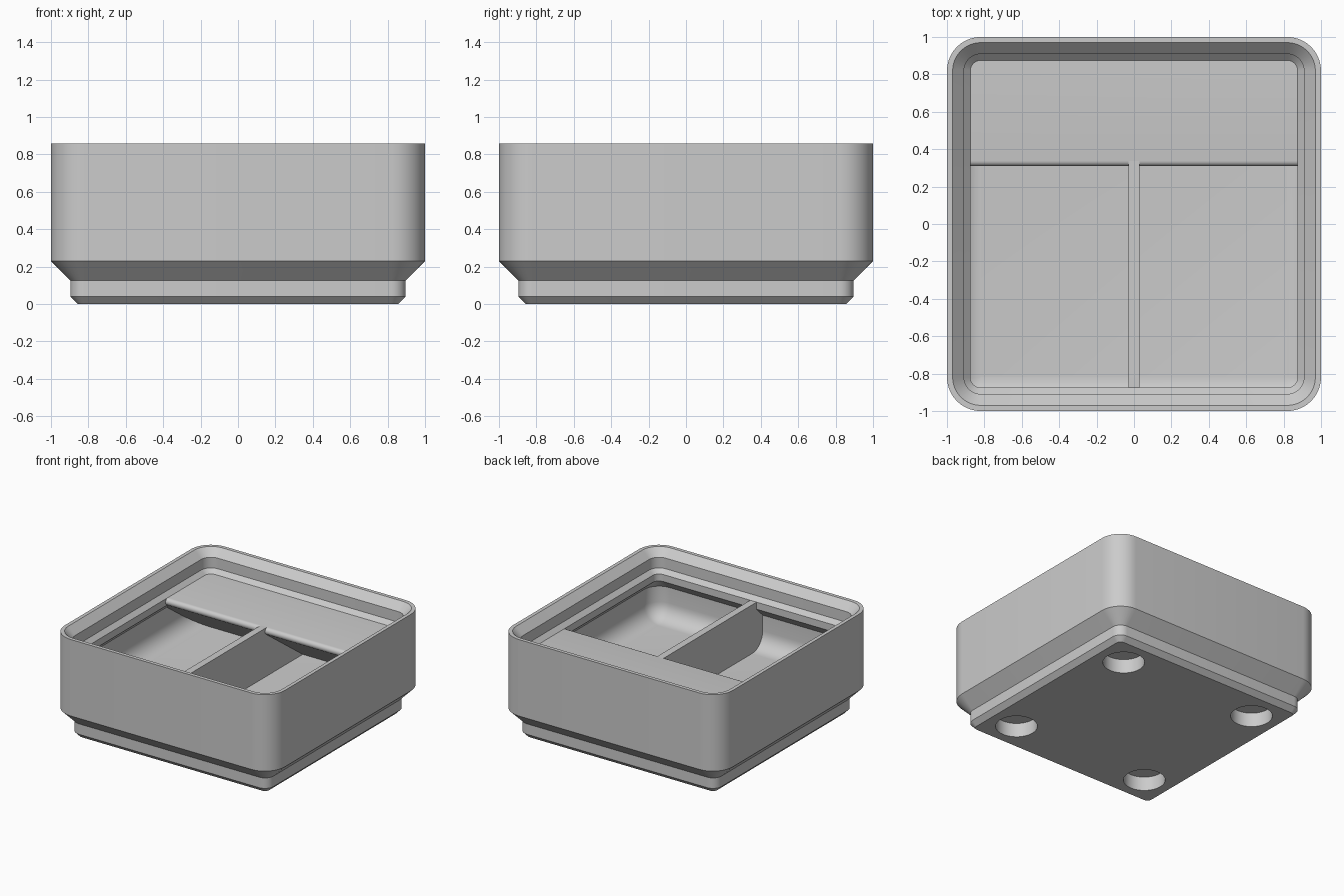
import bpy, bmesh, math

cube = bpy.data.objects.get("Cube")
if cube:
    bpy.data.objects.remove(cube, do_unlink=True)

grey = bpy.data.materials.new("plain grey")
grey.use_nodes = True
grey.diffuse_color = (0.6, 0.6, 0.6, 1)
grey.node_tree.nodes["Principled BSDF"].inputs["Base Color"].default_value = grey.diffuse_color

FLOOR, RIM, LEDGE = 0.275, 0.857, 0.675   # key heights
CORE = 0.819                              # corner arc centre
INNER = 0.954                             # half width of the cavity
FILLET = INNER - CORE


def finish(name, bm):
    bmesh.ops.recalc_face_normals(bm, faces=bm.faces)
    mesh = bpy.data.meshes.new(name)
    bm.to_mesh(mesh)
    bm.free()
    mesh.materials.append(grey)
    obj = bpy.data.objects.new(name, mesh)
    bpy.context.collection.objects.link(obj)
    return obj


def activate(obj):
    bpy.ops.object.select_all(action="DESELECT")
    obj.select_set(True)
    bpy.context.view_layer.objects.active = obj


def smooth(obj):
    activate(obj)
    bpy.ops.object.shade_smooth_by_angle(angle=math.radians(30))


def rounded_square(bm, half, z, steps=10):
    """Ring of vertices whose corner arcs share one centre at every size."""
    radius = max(half - CORE, 0.004)
    centre = half - radius
    ring = []
    for corner in range(4):
        mid = math.radians(45 + 90 * corner)
        sx, sy = math.copysign(centre, math.cos(mid)), math.copysign(centre, math.sin(mid))
        for i in range(steps + 1):
            a = math.radians(90 * (corner + i / steps))
            ring.append(bm.verts.new((sx + radius * math.cos(a), sy + radius * math.sin(a), z)))
    return ring


def extrude_profile(name, profile, half_width):
    """Prism along x from a list of (y, z) points."""
    bm = bmesh.new()
    ends = [[bm.verts.new((x, y, z)) for y, z in profile] for x in (-half_width, half_width)]
    for end in ends:
        bm.faces.new(end)
    n = len(profile)
    for i in range(n):
        j = (i + 1) % n
        bm.faces.new((ends[0][i], ends[0][j], ends[1][j], ends[1][i]))
    return bm


# Bin shell: stepped foot, outer wall, stacking lip, undercut and rounded cavity
profile = [(0.858, 0), (0.896, 0.039), (0.896, 0.125), (1, 0.229), (1, RIM),
           (0.97, RIM), (0.909, 0.796), (0.909, 0.709), (0.875, LEDGE),
           (0.875, 0.617), (INNER, 0.538)]
for i in range(9):
    a = math.radians(90 * i / 8)
    profile.append((CORE + FILLET * math.cos(a), FLOOR + FILLET * (1 - math.sin(a))))
bm = bmesh.new()
rings = [rounded_square(bm, half, z) for half, z in profile]
for low, high in zip(rings, rings[1:]):
    for i in range(len(low)):
        j = (i + 1) % len(low)
        bm.faces.new((low[i], low[j], high[j], high[i]))
bm.faces.new(rings[0])
bm.faces.new(rings[-1])
shell = finish("bin_shell", bm)

# Four round magnet pockets cut into the underside
for sx in (-1, 1):
    for sy in (-1, 1):
        bpy.ops.mesh.primitive_cylinder_add(vertices=40, radius=0.157, depth=0.232,
                                            location=(sx * 0.627, sy * 0.627, 0))
        cutter = bpy.context.object
        cutter.name = "pocket_cutter"
        cutter.hide_render = True
        activate(shell)
        cut = shell.modifiers.new("pocket", "BOOLEAN")
        cut.operation, cut.solver, cut.object = "DIFFERENCE", "EXACT", cutter
        bpy.ops.object.modifier_apply(modifier=cut.name)
        bpy.data.objects.remove(cutter, do_unlink=True)
smooth(shell)

# Label shelf: flat top, rounded nose, sloping underside
slope, nose = math.radians(36), 0.029
cy, cz = 0.338, LEDGE - nose
shelf = []
for i in range(9):
    a = math.radians(90 + 144 * i / 8)
    shelf.append((cy + nose * math.cos(a), cz + nose * math.sin(a)))
foot = 0.25
ty, tz = shelf[-1]
shelf += [(ty + (tz - foot) / math.tan(slope), foot), (0.96, foot), (0.96, LEDGE)]
bm = extrude_profile("label_shelf", shelf, 0.96)
corners = [e for e in bm.edges
           if all(v.co.y > 0.95 for v in e.verts)
           and abs(e.verts[0].co.z - e.verts[1].co.z) > 0.1]
bmesh.ops.bevel(bm, geom=corners, offset=0.1, segments=4, profile=0.5, affect="EDGES")
smooth(finish("label_shelf", bm))

# Divider: thin wall from the front, its back end buried in the shelf
divider = [(-0.96, foot), (0.85, foot), (0.85, 0.26), (cy, LEDGE), (-0.96, LEDGE)]
finish("divider", extrude_profile("divider", divider, 0.029))
